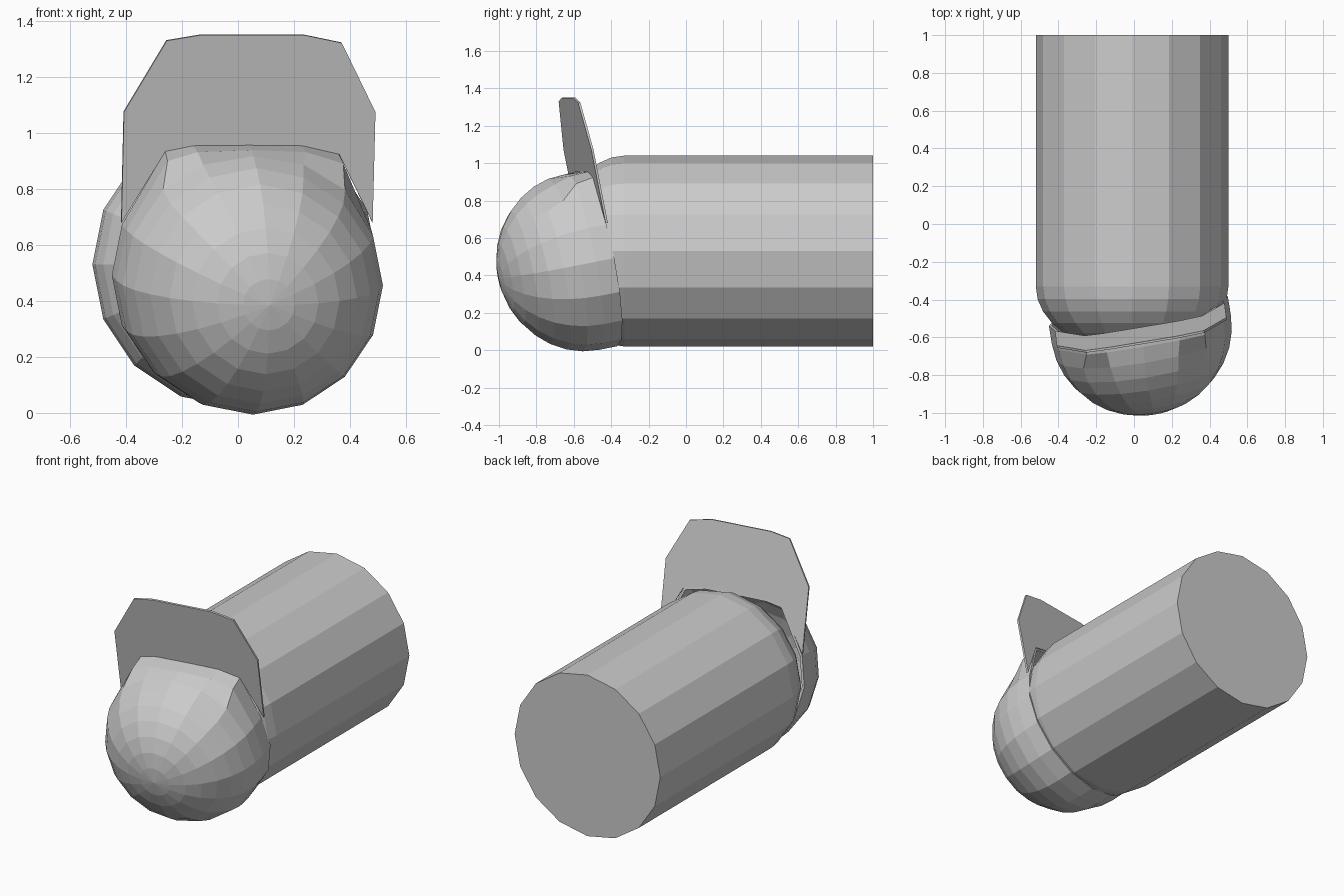
import bpy
from math import cos, sin, pi
from mathutils import Vector

if "Cube" in bpy.data.objects:
    bpy.data.objects.remove(bpy.data.objects["Cube"])

N = 16
AXIS = Vector((0.165, -1, -0.2)).normalized()   # direction the tilted cap faces


def on_rim_plane(x, z):
    return Vector((x, -0.367 + 0.165 * x - 0.2 * z, z))


def make(name, verts, faces, thickness=0, offset=0):
    mesh = bpy.data.meshes.new(name)
    mesh.from_pydata([tuple(v) for v in verts], [], faces)
    mesh.update()
    obj = bpy.data.objects.new(name, mesh)
    bpy.context.collection.objects.link(obj)
    bpy.context.view_layer.objects.active = obj
    obj.select_set(True)
    bpy.ops.object.mode_set(mode='EDIT')
    bpy.ops.mesh.select_all(action='SELECT')
    bpy.ops.mesh.normals_make_consistent(inside=False)
    bpy.ops.object.mode_set(mode='OBJECT')
    obj.select_set(False)
    if thickness:
        mod = obj.modifiers.new("thickness", 'SOLIDIFY')
        mod.thickness = thickness
        mod.offset = offset
    return obj


def loft(rings, tip):
    verts = [p for r in rings for p in r] + [tip]
    faces = []
    for k in range(len(rings) - 1):
        for i in range(N):
            a, b = k * N + i, k * N + (i + 1) % N
            faces.append((a, b, b + N, a + N))
    last = (len(rings) - 1) * N
    faces += [(last + i, last + (i + 1) % N, len(verts) - 1) for i in range(N)]
    return verts, faces


# Body: 16-sided cylinder with a flattened dome at the front
def body_ring(y, r):
    return [Vector((-0.01 + r * cos(2 * pi * i / N), y, 0.53 + r * sin(2 * pi * i / N)))
            for i in range(N)]


rings = [body_ring(1.0, 0.51)]
for k in range(8):
    a = k * pi / 16
    rings.append(body_ring(-0.33 - 0.35 * sin(a), 0.51 * cos(a)))
verts, faces = loft(rings, Vector((-0.01, -0.68, 0.53)))
make("body", verts, faces + [tuple(range(N))])

# Cap: tilted dome shell whose upper rim is pulled into a squared front panel
center = on_rim_plane(0.023, 0.492)
U = Vector((1, 0.165, 0)).normalized()
V = Vector((0, -0.2, 1)).normalized()
circle = [0.48 * (U * cos(2 * pi * i / N) + V * sin(2 * pi * i / N)) for i in range(N)]
panel = [(0.36, 0.925), (0.23, 0.955), (0.035, 0.957), (-0.16, 0.955), (-0.26, 0.935)]
pull = [Vector() for _ in range(N)]
for i, (x, z) in enumerate(panel, 2):
    pull[i] = on_rim_plane(x, z) - center - circle[i]


def cap_ring(depth, scale, weight):
    return [center + AXIS * depth + circle[i] * scale + pull[i] * weight for i in range(N)]


rings = [cap_ring(0, 1, 1), cap_ring(0.1, 1, 0.85)]
for k in range(1, 8):
    a = k * pi / 16
    rings.append(cap_ring(0.1 + 0.455 * sin(a), cos(a), 0.15 if k == 1 else 0))
verts, faces = loft(rings, center + AXIS * 0.558)
cap = make("cap_shell", verts, faces)
# make sure the open shell's normals point outward before thickening inward
poly = cap.data.polygons[0]
if poly.normal.dot(poly.center - center) < 0:
    cap.data.flip_normals()
mod = cap.modifiers.new("thickness", 'SOLIDIFY')
mod.thickness = 0.015
mod.offset = -1

# Upturned brim: thin flat plate rising from the cap's upper rim
outer = [(0.48, 0.68), (0.49, 1.075), (0.37, 1.322), (0.235, 1.35),
         (-0.135, 1.35), (-0.255, 1.33), (-0.408, 1.075), (-0.417, 0.68)]
outline = [on_rim_plane(x, z) for x, z in outer + panel[::-1]]
make("brim", outline, [tuple(range(len(outline)))], 0.012, 0)
